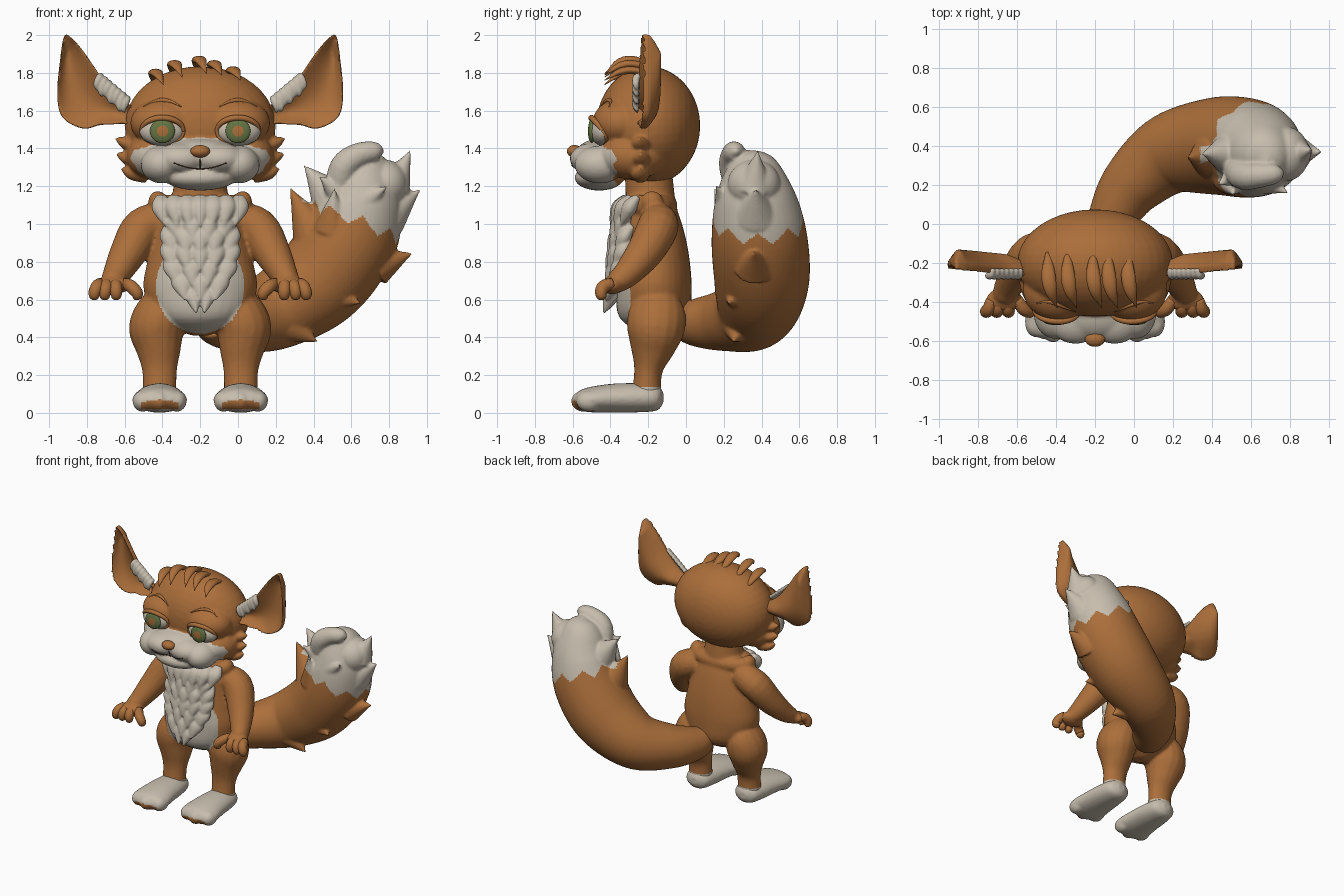
import bpy, bmesh
from math import sin, cos, pi, sqrt, atan2
from mathutils import Vector, Matrix
from mathutils.bvhtree import BVHTree

if "Cube" in bpy.data.objects:
    bpy.data.objects.remove(bpy.data.objects["Cube"])
MID = -0.2  # the character stands left of the frame centre, balanced by the tail
SIDES = ((-1, "right"), (1, "left"))

def material(name, rgb):
    m = bpy.data.materials.new(name)
    m.use_nodes = True
    m.diffuse_color = (*rgb, 1)
    m.node_tree.nodes["Principled BSDF"].inputs["Base Color"].default_value = (*rgb, 1)
    return m

BROWN = material("orange brown fur", (0.41, 0.158, 0.043))
CREAM = material("cream fur", (0.57, 0.51, 0.42))
GREEN = material("green iris", (0.125, 0.175, 0.055))
DARK = material("dark mouth line", (0.06, 0.025, 0.012))

def spline(pts, steps):
    """Catmull-Rom through tuples of any length."""
    v = [Vector(p) for p in pts]
    v = [v[0] * 2 - v[1]] + v + [v[-1] * 2 - v[-2]]
    out = []
    for a, b, c, d in zip(v, v[1:], v[2:], v[3:]):
        for t in (k / steps for k in range(steps)):
            out.append((b * 2 + (c - a) * t + (a * 2 - b * 5 + c * 4 - d) * t**2 + (b * 3 - a - c * 3 + d) * t**3) / 2)
    return out + [v[-2]]

def skin(bm, rings):
    """Bridge rings of points and close both ends."""
    rows = [[bm.verts.new(p) for p in r] for r in rings]
    for a, b in zip(rows, rows[1:]):
        for j in range(len(a)):
            bm.faces.new((a[j - 1], a[j], b[j], b[j - 1]))
    bm.faces.new(rows[0])
    bm.faces.new(rows[-1])

def loft(bm, pts, ref=(0, 1, 0), steps=4, sides=16):
    """Tube through (x, y, z, width, depth) points."""
    path = spline([p if len(p) == 5 else (*p, p[3]) for p in pts], steps)
    rings = []
    for i, p in enumerate(path):
        t = path[min(i + 1, len(path) - 1)].to_3d() - path[max(i - 1, 0)].to_3d()
        a = t.cross(Vector(ref)).normalized()
        b = a.cross(t).normalized() * max(p[4], 0.002)
        a *= max(p[3], 0.002)
        rings.append([p.to_3d() + a * cos(2 * pi * j / sides) + b * sin(2 * pi * j / sides) for j in range(sides)])
    skin(bm, rings)

def ball(bm, c, r):
    m = Matrix.Translation(c) @ Matrix.Diagonal((*r, 1)) @ Matrix.Rotation(pi / 2, 4, "X")
    bmesh.ops.create_uvsphere(bm, u_segments=40, v_segments=20, radius=1, matrix=m)

def finish(name, bm, mats, rule=lambda c: 0, voxel=0, soften=5):
    """Make the object, optionally fusing its pieces, and colour faces by rule."""
    bmesh.ops.recalc_face_normals(bm, faces=bm.faces)
    me = bpy.data.meshes.new(name)
    bm.to_mesh(me)
    ob = bpy.data.objects.new(name, me)
    bpy.context.collection.objects.link(ob)
    if voxel:
        fuse = ob.modifiers.new("fuse", "REMESH")
        fuse.mode, fuse.voxel_size = "VOXEL", voxel
        smooth = ob.modifiers.new("soften", "SMOOTH")
        smooth.factor, smooth.iterations = 0.5, soften
        me = bpy.data.meshes.new_from_object(ob.evaluated_get(bpy.context.evaluated_depsgraph_get()))
        ob.modifiers.clear()
        ob.data = me
    me.materials.clear()
    for m in mats:
        me.materials.append(m)
    for f in me.polygons:
        f.use_smooth = True
        f.material_index = rule(f.center)
    return BVHTree.FromPolygons([v.co for v in me.vertices], [p.vertices for p in me.polygons])

def front(tree, x, z):
    hit = tree.ray_cast(Vector((x, -2, z)), Vector((0, 1, 0)))[0]
    return hit.y if hit else -0.3

# Body: torso, neck, collar, arms and legs fused together
bm = bmesh.new()
loft(bm, [(MID, y, z, w, d) for z, y, w, d in (
    (0.41, -0.17, 0.05, 0.04), (0.5, -0.17, 0.23, 0.18), (0.65, -0.17, 0.3, 0.2), (0.8, -0.17, 0.28, 0.19),
    (0.95, -0.18, 0.24, 0.17), (1.08, -0.19, 0.21, 0.14), (1.15, -0.19, 0.15, 0.13), (1.28, -0.2, 0.14, 0.125))], sides=32)
loft(bm, [(MID + 0.2 * cos(k * pi / 6), -0.19 + 0.09 * sin(k * pi / 6), 1.1, 0.055) for k in range(13)], (0, 0, 1))
for s, side in SIDES:
    x = lambda d: MID + s * d
    ball(bm, (x(0.225), -0.18, 1.115), (0.05, 0.06, 0.06))
    loft(bm, [(x(0.17), -0.15, 1.03, 0.09), (x(0.3), -0.15, 0.98, 0.11), (x(0.38), -0.22, 0.85, 0.098),
              (x(0.44), -0.31, 0.74, 0.075), (x(0.47), -0.37, 0.69, 0.06)])
    ball(bm, (x(0.465), -0.39, 0.675), (0.095, 0.06, 0.048))
    loft(bm, [(x(0.16), -0.15, 0.6, 0.06), (x(0.2), -0.15, 0.56, 0.12, 0.14), (x(0.23), -0.16, 0.45, 0.148, 0.155),
              (x(0.22), -0.18, 0.33, 0.118, 0.115), (x(0.215), -0.2, 0.22, 0.092, 0.075), (x(0.215), -0.21, 0.08, 0.09, 0.08)])
belly = lambda c: int(c.z < 0.14 or c.y < -0.2 and ((c.x - MID) / 0.235) ** 2 + ((c.z - 0.67) / 0.25) ** 2 < 1)
chest = finish("body", bm, [BROWN, CREAM], belly, 0.011)

# Fingers and feet
for s, side in SIDES:
    x = lambda d: MID + s * d
    bm = bmesh.new()
    for d, tip in ((0.53, 0.56), (0.49, 0.505), (0.45, 0.445), (0.4, 0.335)):
        loft(bm, [(x(d), -0.39, 0.685, 0.03), (x((d + tip) / 2), -0.435, 0.67, 0.034), (x(tip), -0.45, 0.635, 0.032),
                  (x(tip), -0.44, 0.608, 0.022), (x(tip), -0.435, 0.598, 0)], (1, 0, 0))
    finish(side + "_fingers", bm, [BROWN])
    bm = bmesh.new()
    loft(bm, [(x(0.215), y, z, w, h) for y, z, w, h in (
        (-0.12, 0.08, 0.03, 0.03), (-0.155, 0.08, 0.09, 0.068), (-0.25, 0.08, 0.115, 0.077), (-0.38, 0.078, 0.13, 0.077),
        (-0.5, 0.07, 0.145, 0.068), (-0.56, 0.066, 0.125, 0.052), (-0.59, 0.065, 0.06, 0.02))], (0, 0, 1), sides=24)
    for d in (-0.09, 0, 0.09):
        ball(bm, (x(0.215 + d), -0.54 + abs(d) * 0.3, 0.062), (0.053, 0.068, 0.056))
    pad = lambda c: int(c.y < -0.53 and 0.02 < c.z < 0.07 - 2 * (c.x - x(0.215)) ** 2 and abs(c.x - x(0.215)) < 0.1)
    finish(side + "_foot", bm, [CREAM, BROWN], pad, 0.01, 3)

# Chest bib: overlapping rows of pointed tufts, softened into one pelt
bm = bmesh.new()
for z, half, n in ((1.115, 0.205, 7), (1.03, 0.13, 4), (0.96, 0.16, 5), (0.88, 0.16, 5), (0.8, 0.14, 4), (0.72, 0.1, 3), (0.65, 0.04, 2)):
    for u in (2 * i / (n - 1) - 1 for i in range(n)):
        px, w = MID + u * half, half / n + 0.024
        y = front(chest, px, z) - 0.02
        loft(bm, [(px, y + 0.04, z + 0.03, w * 0.6, 0.02), (px, y, z - 0.02, w, 0.04),
                  (px - u * 0.01, y - 0.025, z - 0.07, w * 0.7, 0.03), (px - u * 0.02, y - 0.05, z - 0.125, 0.004)])
finish("chest_fur", bm, [CREAM], voxel=0.008, soften=3)

# Head: skull, brows, cheeks, muzzle, chin and cheek tufts fused together
bm = bmesh.new()
ball(bm, (MID, -0.2, 1.52), (0.4, 0.275, 0.315))
ball(bm, (MID, -0.34, 1.5), (0.17, 0.135, 0.12))
ball(bm, (MID, -0.44, 1.36), (0.22, 0.15, 0.095))
ball(bm, (MID, -0.46, 1.245), (0.19, 0.13, 0.068))
for s, side in SIDES:
    x = lambda d: MID + s * d
    ball(bm, (x(0.24), -0.28, 1.36), (0.15, 0.18, 0.125))
    ball(bm, (x(0.1), -0.49, 1.345), (0.14, 0.125, 0.085))
    ball(bm, (x(0.205), -0.455, 1.315), (0.11, 0.135, 0.1))
    ball(bm, (x(0.19), -0.34, 1.535), (0.18, 0.155, 0.13))
    for d, z in ((0.455, 1.445), (0.45, 1.365), (0.425, 1.285)):
        loft(bm, [(x(d - 0.14), -0.24, z - 0.02, 0.05), (x(d - 0.06), -0.24, z - 0.015, 0.036, 0.045), (x(d), -0.24, z + 0.012, 0.003)])
def mask(c):
    return int(c.y < -0.375 + 0.01 * sin(c.z * 90) and c.z < 1.455 - 0.3 * max(0, abs(c.x - MID) - 0.13))
face = finish("head", bm, [BROWN, CREAM], mask, 0.01, 6)

# Nose and mouth
bm = bmesh.new()
ball(bm, (MID, front(face, MID, 1.38) - 0.005, 1.385), (0.052, 0.04, 0.033))
finish("nose", bm, [BROWN])
bm = bmesh.new()
smile = [(MID + 0.035 * k, 1.292 + 0.002 * k * k) for k in range(-4, 5)]
for line in (smile, [(MID, 1.37), (MID, 1.33), (MID, 1.29)]):
    loft(bm, [(px, front(face, px, pz), pz, 0.003) for px, pz in line])
finish("mouth", bm, [DARK])

# Eyes, lids and brows
for s, side in SIDES:
    ex, ez = MID + s * 0.2, 1.492
    ey = front(face, ex, ez)
    bm = bmesh.new()
    ball(bm, (ex, ey + 0.045, ez), (0.12, 0.068, 0.078))
    finish(side + "_eyeball", bm, [CREAM])
    bm = bmesh.new()
    ball(bm, (ex, ey - 0.014, ez), (0.066, 0.02, 0.064))
    finish(side + "_iris", bm, [GREEN, BROWN], lambda c: int((c.x - ex) ** 2 + (c.z - ez) ** 2 < 0.03 ** 2))
    bm = bmesh.new()
    rim = [(max(0, sin(k * pi / 8)), ex + 0.112 * cos(k * pi / 8), ez + 0.07 * sin(k * pi / 8)) for k in range(17)]
    loft(bm, [(px, front(face, px, pz) - 0.01 * up, pz, 0.01 + 0.006 * up) for up, px, pz in rim])
    arch = [(ex + 0.1 * u, 1.655 - 0.035 * u * u) for u in (-1, -0.5, 0, 0.5, 1)]
    loft(bm, [(px, front(face, px, pz), pz, 0.012 - 0.09 * abs(px - ex)) for px, pz in arch])
    finish(side + "_lid_and_brow", bm, [BROWN])

# Ears: cupped shells between an inner and an outer edge, with fluff
for s, side in SIDES:
    x = lambda d: MID + s * d
    edges = ((0.34, 1.61, 0.34, 1.53), (0.44, 1.68, 0.52, 1.525), (0.51, 1.76, 0.62, 1.505), (0.56, 1.83, 0.73, 1.565),
             (0.615, 1.91, 0.757, 1.69), (0.665, 1.97, 0.742, 1.87), (0.7, 2.0, 0.728, 1.97), (0.713, 2.005, 0.72, 1.995))
    rings = []
    for e in spline(edges, 5):
        a, b = Vector((x(e[0]), 0.1 * (e[0] - 0.6), e[1])), Vector((x(e[2]), 0.1 * (e[2] - 0.6), e[3]))
        cup = min(1, (a - b).length / 0.15)
        edge = lambda y, h, k: a.lerp(b, k / 16) + Vector((0, y + h * cup * sin(pi * k / 16), 0))
        rings.append([edge(-0.21, 0.07, k) for k in range(17)] + [edge(-0.25, 0.065, k) for k in range(16, -1, -1)])
    bm = bmesh.new()
    skin(bm, rings)
    finish(side + "_ear", bm, [BROWN], voxel=0.008, soften=4)
    bm = bmesh.new()
    for i in range(7):
        d, z, out = 0.38 + 0.024 * i, 1.67 + 0.02 * i, 0.014 * (i % 2)
        loft(bm, [(x(d), -0.23, z, 0.012), (x(d + 0.01), -0.262, z - 0.015, 0.02), (x(d + 0.025), -0.265, z - 0.055 - out, 0.017),
                  (x(d + 0.02), -0.255, z - 0.085 - out, 0.003)])
    finish(side + "_ear_fluff", bm, [CREAM], voxel=0.007, soften=2)

# Forelock
bm = bmesh.new()
for d, lift in ((-0.23, 0.02), (-0.13, 0.025), (0.0, 0.03), (0.08, 0.015), (0.18, 0.01)):
    z = 1.52 + 0.315 * sqrt(1 - (d / 0.4) ** 2)
    loft(bm, [(MID + d - 0.01, -0.15, z - 0.03, 0.015), (MID + d - 0.01, -0.26, z + lift, 0.036, 0.02),
              (MID + d + 0.005, -0.35, z + lift - 0.005, 0.03, 0.018), (MID + d + 0.035, -0.43, z - 0.04, 0)], (0, 0, 1))
finish("forelock", bm, [BROWN])

# Tail: swept body with lumps and pointed tufts fused in, zigzag pale tip
bm = bmesh.new()
loft(bm, [(-0.14, -0.04, 0.5, 0.1), (-0.1, 0.06, 0.48, 0.13), (0.0, 0.21, 0.49, 0.165), (0.19, 0.36, 0.54, 0.21),
          (0.42, 0.4, 0.69, 0.25), (0.58, 0.39, 0.9, 0.255), (0.65, 0.37, 1.1, 0.225),
          (0.67, 0.35, 1.26, 0.165), (0.68, 0.33, 1.35, 0.1), (0.68, 0.32, 1.39, 0.01)], (1, -1, 0), 8, 48)
ball(bm, (0.78, 0.36, 1.21), (0.12, 0.14, 0.13))
loft(bm, [(0.53, 0.3, 1.15, 0.08), (0.56, 0.25, 1.3, 0.075), (0.64, 0.25, 1.365, 0.065), (0.73, 0.26, 1.385, 0.05), (0.77, 0.27, 1.38, 0.01)])
for a, b, r in (((0.82, 0.36, 1.2), (0.915, 0.38, 1.39), 0.1), ((0.8, 0.37, 1.06), (0.965, 0.37, 1.18), 0.12),
                ((0.54, 0.36, 1.08), (0.35, 0.36, 1.31), 0.16), ((0.56, 0.28, 1.15), (0.43, 0.2, 1.25), 0.1),
                ((0.64, 0.24, 1.1), (0.79, 0.16, 1.2), 0.1), ((0.43, 0.35, 0.9), (0.275, 0.34, 1.19), 0.15),
                ((0.5, 0.24, 0.98), (0.51, 0.15, 1.19), 0.1), ((0.74, 0.36, 0.78), (0.925, 0.36, 0.845), 0.11),
                ((0.3, 0.28, 0.45), (0.42, 0.25, 0.375), 0.09), ((0.52, 0.28, 0.62), (0.65, 0.22, 0.58), 0.09)):
    a, b = Vector(a), Vector(b)
    loft(bm, [(*a, r), (*a.lerp(b, 0.5), r * 0.5), (*a.lerp(b, 0.8), r * 0.2), (*b, 0.004)], (0.3, 1, 0.2))
def tip(c):
    across = c.x - 0.62
    zigzag = abs((atan2(c.y - 0.38, across) * 9 / (2 * pi)) % 1 - 0.5) * 0.14
    return int(c.x > 0.34 and c.z > 0.99 - (0.3 if across < 0 else 0.45) * across + zigzag)
finish("tail", bm, [BROWN, CREAM], tip, 0.01, 3)
